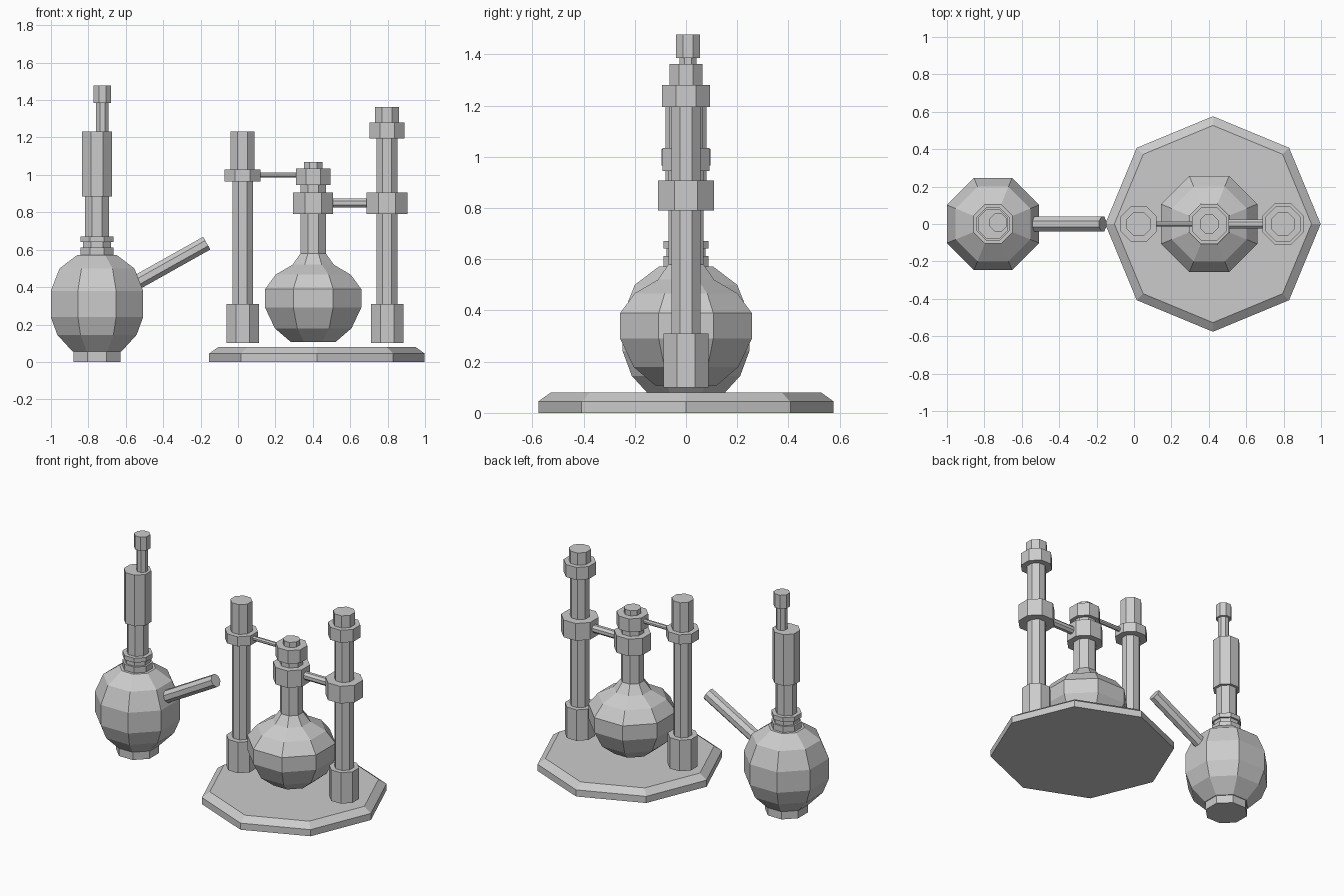
import bpy, bmesh, math
from mathutils import Vector

if "Cube" in bpy.data.objects:
    bpy.data.objects.remove(bpy.data.objects["Cube"])

grey = bpy.data.materials.new("plain_grey")
grey.diffuse_color = (0.6, 0.6, 0.6, 1)
grey.use_nodes = True
grey.node_tree.nodes["Principled BSDF"].inputs["Base Color"].default_value = grey.diffuse_color
FLAT = math.cos(math.pi / 8)


def finish(name, bm):
    bmesh.ops.recalc_face_normals(bm, faces=bm.faces)
    me = bpy.data.meshes.new(name)
    bm.to_mesh(me)
    bm.free()
    me.materials.append(grey)
    ob = bpy.data.objects.new(name, me)
    bpy.context.collection.objects.link(ob)
    return ob


def lathe(name, x, profile, y=0.0, flat=True):
    """Eight-sided turned part; radii are half widths when flat sides face the axes."""
    bm = bmesh.new()
    rings = []
    for r, z in profile:
        ring = []
        for i in range(8):
            a = (i + (0.5 if flat else 0)) * math.pi / 4
            q = r / FLAT if flat else r
            ring.append(bm.verts.new((x + q * math.cos(a), y + q * math.sin(a), z)))
        rings.append(ring)
    for lo, hi in zip(rings, rings[1:]):
        for i in range(8):
            j = (i + 1) % 8
            bm.faces.new((lo[i], lo[j], hi[j], hi[i]))
    bm.faces.new(rings[0][::-1])
    bm.faces.new(rings[-1])
    return finish(name, bm)


def tube(name, x, r, z0, z1, y=0.0):
    return lathe(name, x, [(r, z0), (r, z1)], y)


def rod(name, a, b, r):
    a, b = Vector(a), Vector(b)
    ob = tube(name, 0, r, 0, (b - a).length)
    ob.data.transform((b - a).to_track_quat('Z', 'Y').to_matrix().to_4x4())
    ob.location = a
    return ob


# Left flask with foot, collars, neck and stopper stem
L = -0.754
tube("left_flask_foot", L, 0.125, 0.0, 0.06)
lathe("left_flask_body", L, [(0.13, 0.055), (0.212, 0.145), (0.247, 0.24),
                             (0.247, 0.38), (0.2, 0.5), (0.105, 0.572)])
tube("left_flask_collar", L, 0.088, 0.55, 0.612)
tube("left_flask_collar_core", L, 0.076, 0.6, 0.65)
tube("left_flask_ring", L, 0.088, 0.642, 0.672)
tube("left_flask_neck", L, 0.063, 0.66, 0.9)
tube("left_flask_sleeve", L, 0.08, 0.885, 1.232)
tube("left_flask_stem", -0.725, 0.033, 1.22, 1.39, 0.008)
tube("left_flask_stem_cap", -0.725, 0.047, 1.385, 1.478, 0.008)
rod("left_flask_spout", (-0.62, 0, 0.381), (-0.167, 0, 0.635), 0.039)

# Stand base, bevelled at the top
lathe("stand_base", 0.422, [(0.576, 0), (0.576, 0.045), (0.527, 0.08)], flat=False)

# Right flask
R = 0.402
lathe("right_flask_body", R, [(0.12, 0.107), (0.205, 0.18), (0.257, 0.29),
                              (0.257, 0.39), (0.2, 0.467), (0.11, 0.52),
                              (0.068, 0.58), (0.068, 0.95)])
tube("right_flask_lower_clamp", R, 0.107, 0.79, 0.905)
tube("right_flask_upper_clamp", R, 0.092, 0.945, 1.035)
tube("right_flask_stopper", R, 0.05, 1.03, 1.07)

# Stand posts
P, Q = 0.025, 0.797
for name, x, r, top in (("left_post", P, 0.054, 1.0), ("right_post", Q, 0.057, 1.25)):
    tube(name + "_socket", x, 0.087, 0.1, 0.31)
    tube(name + "_shaft", x, r, 0.3, top)
tube("left_post_clamp", P, 0.096, 0.965, 1.03)
tube("left_post_top", P, 0.064, 1.0, 1.232)
tube("right_post_clamp", Q, 0.109, 0.79, 0.907)
tube("right_post_collar", Q, 0.094, 1.195, 1.28)
tube("right_post_cap", Q, 0.064, 1.27, 1.363)

# Arms from the posts to the flask
rod("left_arm", (P + 0.08, 0, 1.0), (R - 0.08, 0, 1.0), 0.014)
rod("right_arm", (R + 0.09, 0, 0.85), (Q - 0.09, 0, 0.85), 0.025)
